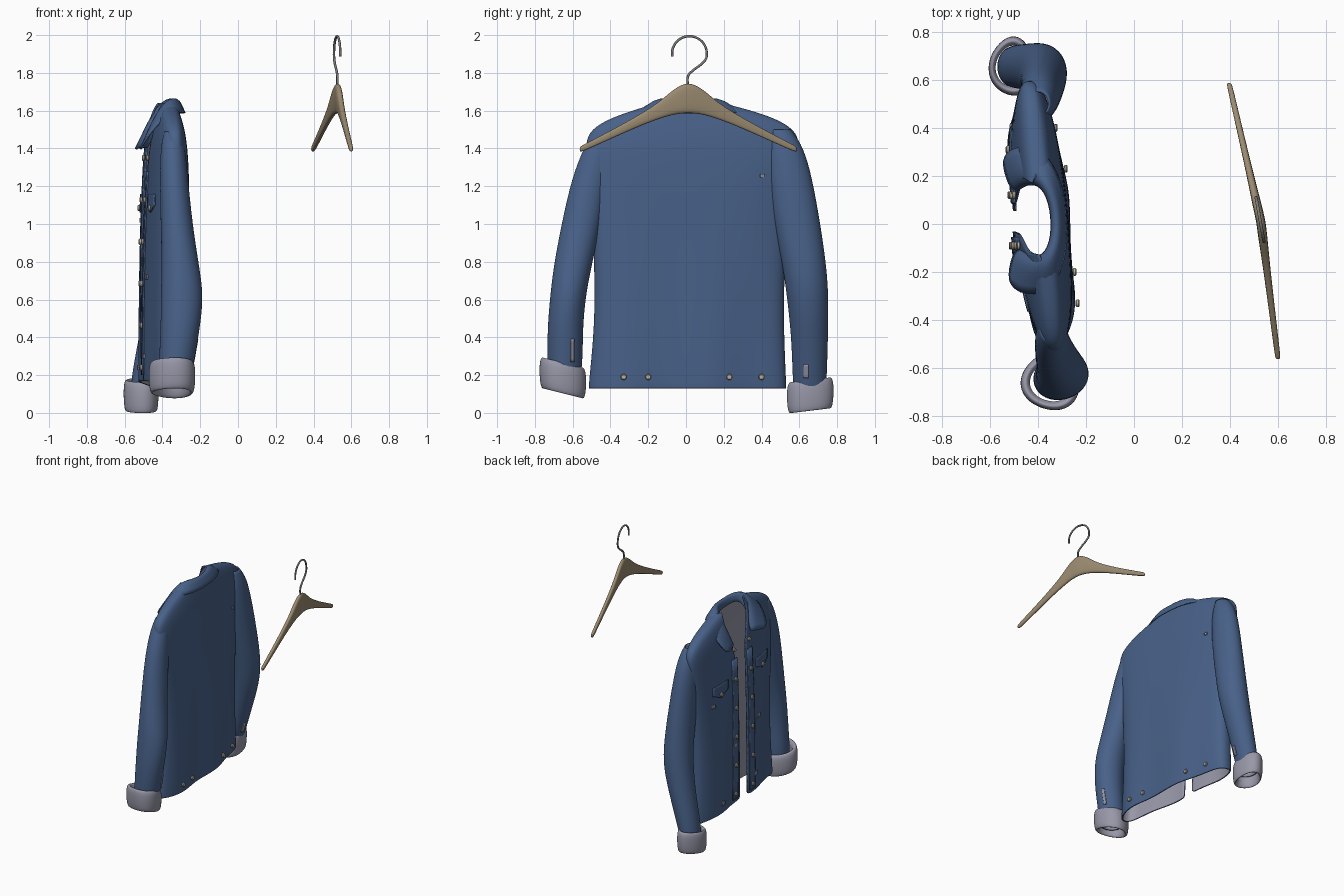
import bpy, bmesh, math
from mathutils import Vector

cube = bpy.data.objects.get("Cube")
if cube:
    bpy.data.objects.remove(cube)


def material(name, rgb, rough=0.8):
    m = bpy.data.materials.new(name)
    m.use_nodes = True
    m.diffuse_color = (*rgb, 1)
    node = m.node_tree.nodes["Principled BSDF"]
    node.inputs["Base Color"].default_value = (*rgb, 1)
    node.inputs["Roughness"].default_value = rough
    return m


denim = material("denim blue", (0.065, 0.12, 0.25))
lining = material("pale lining", (0.31, 0.31, 0.39))
wood = material("hanger wood", (0.33, 0.26, 0.165))
steel = material("hook steel", (0.2, 0.2, 0.2))
brass = material("button metal", (0.48, 0.43, 0.34))


def loft(name, rows, mats, closed=True, caps=False, sub=2, thick=0.0):
    """Skin a list of equal-length point rows into one smooth object."""
    bm = bmesh.new()
    grid = [[bm.verts.new(p) for p in row] for row in rows]
    n = len(grid[0])
    for low, high in zip(grid, grid[1:]):
        for j in range(n if closed else n - 1):
            k = (j + 1) % n
            bm.faces.new((low[j], high[j], high[k], low[k]))
    if caps:
        bm.faces.new(grid[0])
        bm.faces.new(grid[-1][::-1])
        bmesh.ops.recalc_face_normals(bm, faces=bm.faces)
    for f in bm.faces:
        f.smooth = True
    mesh = bpy.data.meshes.new(name)
    bm.to_mesh(mesh)
    bm.free()
    obj = bpy.data.objects.new(name, mesh)
    bpy.context.collection.objects.link(obj)
    for m in mats:
        mesh.materials.append(m)
    if sub:
        mod = obj.modifiers.new("smooth", "SUBSURF")
        mod.levels = mod.render_levels = sub
    if thick:
        mod = obj.modifiers.new("cloth", "SOLIDIFY")
        mod.thickness = thick
        mod.offset = -1
        mod.material_offset = len(mats) - 1
    return obj


def drape(y, z):
    """Slight turn of the torso, with soft folds toward the hem."""
    return -0.09 * y + 0.012 * math.sin(14 * y) * max(0, 1 - z / 1.2)


def spow(v, p):
    return math.copysign(abs(v) ** p, v)


# Torso: z, centre x, centre y, half depth, half width, half gap at the front
N = 2.6
torso = [
    (0.13, -0.385, 0.008, 0.115, 0.523, 0.045), (0.16, -0.385, 0.008, 0.118, 0.523, 0.045),
    (0.40, -0.385, 0.015, 0.120, 0.505, 0.045), (0.65, -0.385, 0.018, 0.120, 0.500, 0.05),
    (1.00, -0.385, 0.02, 0.115, 0.515, 0.055), (1.30, -0.380, 0.03, 0.105, 0.555, 0.07),
    (1.43, -0.380, 0.035, 0.092, 0.570, 0.11), (1.50, -0.380, 0.035, 0.080, 0.540, 0.14),
    (1.56, -0.380, 0.035, 0.068, 0.440, 0.155), (1.61, -0.380, 0.03, 0.056, 0.285, 0.155),
    (1.64, -0.380, 0.02, 0.050, 0.175, 0.15)]

rows = []
for z, cx, cy, d, w, gap in torso:
    a0 = math.acos((gap / w) ** (N / 2))
    row = []
    for j in range(49):
        a = -a0 + (math.pi + 2 * a0) * j / 48
        y = cy + w * spow(math.cos(a), 2 / N)
        lift = 0.04 * max(0, -math.sin(a)) if z < 0.2 else 0
        row.append((cx + drape(y, z) + d * spow(math.sin(a), 2 / N), y, z + lift))
    rows.append(row)
loft("jacket_body", rows, [denim, lining], closed=False, thick=0.01)

# Sleeves: z, centre x, centre y, half depth, half width
left = [
    (0.08, -0.505, 0.655, 0.065, 0.085), (0.20, -0.485, 0.655, 0.080, 0.092),
    (0.40, -0.435, 0.655, 0.090, 0.098), (0.62, -0.385, 0.645, 0.105, 0.112),
    (0.80, -0.375, 0.625, 0.100, 0.118), (1.05, -0.380, 0.58, 0.090, 0.125),
    (1.30, -0.390, 0.54, 0.082, 0.118), (1.43, -0.395, 0.52, 0.070, 0.090),
    (1.50, -0.400, 0.50, 0.050, 0.055)]
right = [
    (0.16, -0.335, -0.645, 0.085, 0.085), (0.28, -0.325, -0.640, 0.095, 0.095),
    (0.45, -0.305, -0.640, 0.105, 0.095), (0.62, -0.295, -0.625, 0.115, 0.095),
    (0.78, -0.305, -0.600, 0.100, 0.102), (1.00, -0.325, -0.555, 0.085, 0.105),
    (1.25, -0.340, -0.505, 0.075, 0.100), (1.42, -0.345, -0.455, 0.065, 0.080),
    (1.49, -0.345, -0.440, 0.045, 0.050)]


def ring(z, cx, cy, rx, ry, tilt=0.0, lump=0.0, count=20):
    pts = []
    for j in range(count):
        a = 2 * math.pi * j / count
        r = 1 + lump * math.sin(3 * a + 0.6)
        y = ry * r * math.cos(a)
        pts.append((cx + rx * r * math.sin(a), cy + y, z + tilt * y))
    return pts


for side, path in (("left", left), ("right", right)):
    loft(side + "_sleeve", [ring(*s) for s in path], [denim, lining], thick=0.008)

# Turned-up cuffs, rolled inside and out
roll = ((0.06, 0.72), (-0.06, 0.72), (-0.085, 0.85), (-0.078, 0.98), (-0.02, 1.04),
        (0.05, 1.04), (0.082, 0.96), (0.085, 0.82), (0.06, 0.72))
for side, c in (("left", (0.092, -0.51, 0.655, 0.09, 0.12, 0.12)),
                ("right", (0.185, -0.345, -0.655, 0.12, 0.12, -0.25))):
    z, cx, cy, rx, ry, tilt = c
    loft(side + "_cuff", [ring(z + dz, cx, cy, rx * k, ry * k, tilt, 0.05) for dz, k in roll],
         [lining])

# Fold-over collar: stand, fold and free edge at stations from back to front tip
half = [
    ((-0.335, 0, 1.60), (-0.325, 0, 1.675), (-0.285, 0, 1.585)),
    ((-0.345, 0.09, 1.61), (-0.335, 0.10, 1.685), (-0.295, 0.16, 1.585)),
    ((-0.38, 0.155, 1.60), (-0.385, 0.18, 1.685), (-0.365, 0.30, 1.595)),
    ((-0.44, 0.16, 1.52), (-0.46, 0.175, 1.57), (-0.475, 0.31, 1.49)),
    ((-0.485, 0.12, 1.38), (-0.505, 0.14, 1.42), (-0.54, 0.26, 1.37))]
stations = [[(x, -y, z) for x, y, z in s] for s in half[:0:-1]] + half
stations = [[(x - 0.05 * y, y + 0.015, z) for x, y, z in s] for s in stations]
loft("collar", stations, [denim, denim], closed=False, thick=0.01)


def surface(path, power, front, y, z):
    """Point on the front (-1) or back (+1) of a lofted garment part."""
    z = min(max(z, path[0][0]), path[-1][0])
    for a, b in zip(path, path[1:]):
        if a[0] <= z <= b[0]:
            t = (z - a[0]) / (b[0] - a[0])
            cx, cy, d, w = [p + (q - p) * t for p, q in zip(a[1:5], b[1:5])]
            break
    u = min(1, abs(y - cy) / w)
    x = cx + front * d * (1 - u ** power) ** (1 / power)
    return x + (drape(y, z) if path is torso else 0)


def patch(name, mat, y, z, w, h, front=-1, path=torso, point=0.0):
    """Thin plate following the cloth; point drops the middle of its lower edge."""
    power = N if path is torso else 2
    out = []
    for i in range(9):
        row = []
        for j in range(7):
            py = y + w * (j / 6 - 0.5)
            pz = z + h * (i / 8 - 0.5)
            pz -= point * (1 - abs(j - 3) / 3) * (1 - i / 8)
            row.append((surface(path, power, front, py, pz) + front * 0.006, py, pz))
        out.append(row if front < 0 else row[::-1])
    obj = loft(name, out, [mat], closed=False, sub=0, thick=0.008)
    return obj


def button(name, y, z, front=-1):
    x = surface(torso, N, front, y, z) + front * 0.009
    bpy.ops.mesh.primitive_cylinder_add(vertices=16, radius=0.016, depth=0.016,
                                        location=(x, y, z), rotation=(0, math.pi / 2, 0))
    obj = bpy.context.object
    obj.name = name
    obj.data.materials.append(brass)
    mod = obj.modifiers.new("soft rim", "BEVEL")
    mod.width = 0.004
    bpy.ops.object.shade_smooth_by_angle()


# Plackets, pocket flaps and buttons on the front
for s, side in ((1, "left"), (-1, "right")):
    patch(side + "_placket", denim, 0.015 + s * 0.105, 0.74, 0.07, 1.08)
    patch(side + "_pocket_flap", denim, 0.02 + s * 0.29, 1.13, 0.19, 0.06, point=0.04)
    button(side + "_pocket_button", 0.02 + s * 0.29, 1.085)
    for i in range(6):
        button(f"{side}_front_button_{i}", 0.015 + s * 0.105, 0.24 + 0.222 * i)

# Waist buttons on the back
for i, y in enumerate((-0.33, -0.2, 0.23, 0.4)):
    button(f"waist_button_{i}", y, 0.19, 1)

# Worn patches where the pale threads show
patch("left_sleeve_wear", lining, 0.635, 0.22, 0.025, 0.07, 1, left)
patch("right_sleeve_wear", lining, -0.60, 0.33, 0.018, 0.12, 1, right)
patch("back_wear", lining, 0.405, 1.255, 0.022, 0.018, 1)
for i, (y, z) in enumerate(((0.13, 0.62), (0.3, 0.24), (-0.2, 0.72), (-0.14, 0.3), (0.4, 1.02))):
    patch(f"front_wear_{i}", lining, y, z, 0.04, 0.025)

# Wooden hanger: distance along arm, top z, bottom z, half thickness
arm = [(0, 1.748, 1.585, 0.02), (0.04, 1.738, 1.583, 0.02), (0.09, 1.705, 1.575, 0.019),
       (0.15, 1.650, 1.557, 0.017), (0.24, 1.590, 1.525, 0.015), (0.40, 1.500, 1.455, 0.013),
       (0.565, 1.415, 1.380, 0.012), (0.575, 1.408, 1.384, 0.009)]


def hanger_x(y):
    return 0.528 - (0.23 if y > 0 else 0.125) * y


profile = [(-y, t, b, h) for y, t, b, h in arm[:0:-1]] + arm
rows = []
for y, top, bottom, h in profile:
    row = []
    for j in range(12):
        a = 2 * math.pi * j / 12
        row.append((hanger_x(y) + h * spow(math.cos(a), 0.7), y + 0.012,
                    (top + bottom) / 2 + (top - bottom) / 2 * spow(math.sin(a), 0.7)))
    rows.append(row)
loft("hanger", rows, [wood], caps=True)

# Wire hook
path = [(0.012, 1.72), (0.012, 1.785), (0.04, 1.815), (0.085, 1.85)]
for k in range(11):
    a = math.radians(-15 + 205 * k / 10)
    path.append((0.018 + 0.092 * math.cos(a), 1.902 + 0.092 * math.sin(a)))
curve = bpy.data.curves.new("hook", "CURVE")
curve.dimensions = "3D"
curve.bevel_depth = 0.0065
curve.bevel_resolution = 3
curve.use_fill_caps = True
spline = curve.splines.new("BEZIER")
spline.bezier_points.add(len(path) - 1)
for bp, (y, z) in zip(spline.bezier_points, path):
    bp.co = Vector((0.528 - 0.18 * y, y, z))
    bp.handle_left_type = bp.handle_right_type = "AUTO"
curve.materials.append(steel)
bpy.context.collection.objects.link(bpy.data.objects.new("hook", curve))
